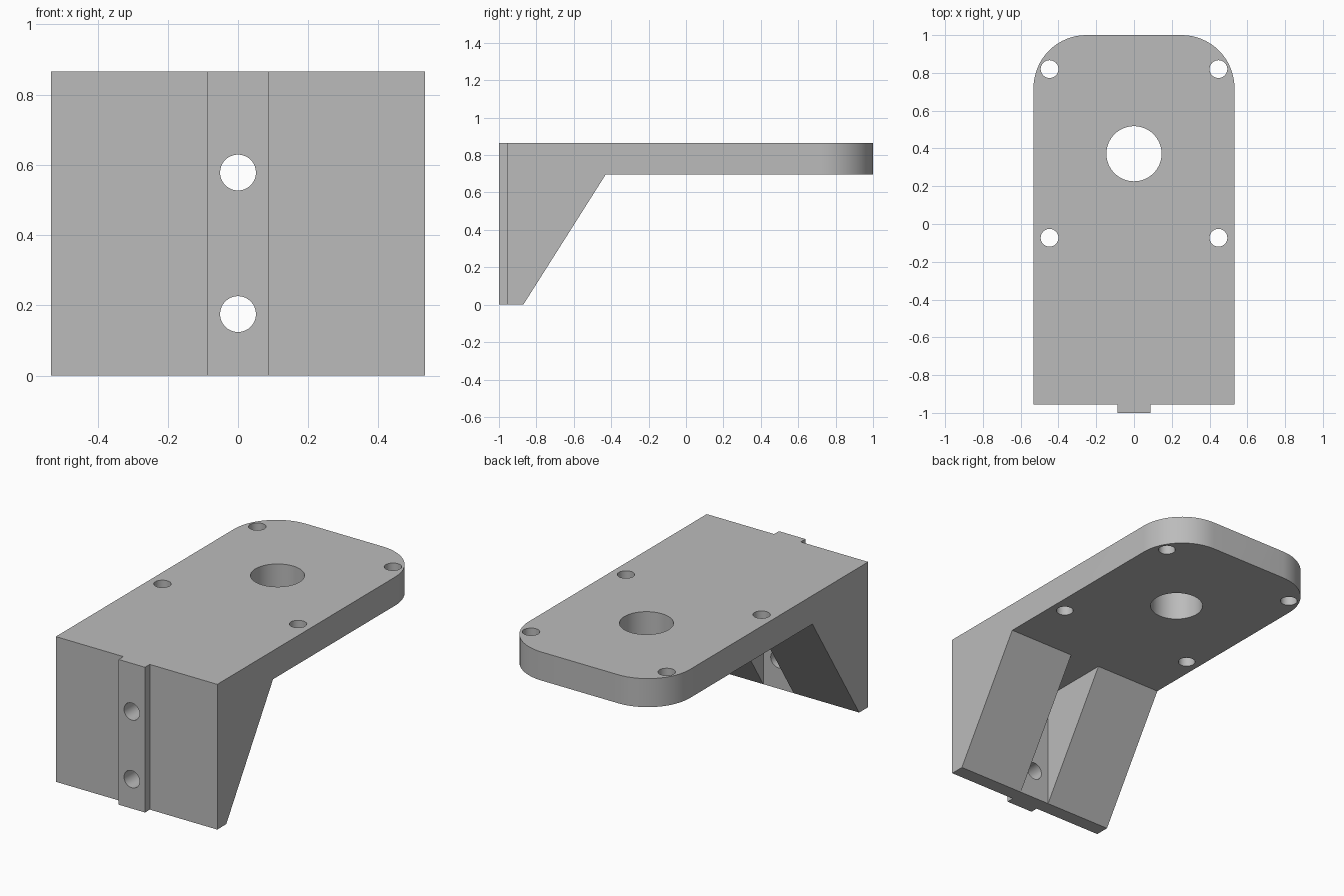
import bpy
import bmesh
from math import cos, sin, pi

cube = bpy.data.objects.get("Cube")
if cube:
    bpy.data.objects.remove(cube, do_unlink=True)

HALF_W, TOP, UNDER = 0.532, 0.865, 0.695      # half width, plate top and underside
FRONT, WALL_BACK, GUSSET_END = -0.955, -0.87, -0.43
RADIUS = 0.28                                 # plate corner radius

grey = bpy.data.materials.new("plain_grey")
grey.use_nodes = True
grey.diffuse_color = (0.5, 0.5, 0.5, 1)
grey.node_tree.nodes["Principled BSDF"].inputs["Base Color"].default_value = (0.5, 0.5, 0.5, 1)


def prism(name, points, offset):
    """Extrude a closed outline of 3D points along an offset."""
    bm = bmesh.new()
    face = bm.faces.new([bm.verts.new(p) for p in points])
    ext = bmesh.ops.extrude_face_region(bm, geom=[face])["geom"]
    bmesh.ops.translate(bm, vec=offset, verts=[v for v in ext if isinstance(v, bmesh.types.BMVert)])
    bmesh.ops.recalc_face_normals(bm, faces=bm.faces)
    mesh = bpy.data.meshes.new(name)
    bm.to_mesh(mesh)
    bm.free()
    obj = bpy.data.objects.new(name, mesh)
    bpy.context.collection.objects.link(obj)
    mesh.materials.append(grey)
    return obj


def box(name, x, y0, y1, z0, z1):
    return prism(name, [(-x, y0, z0), (x, y0, z0), (x, y1, z0), (-x, y1, z0)], (0, 0, z1 - z0))


def circle(r, n=64):
    return [(r * cos(2 * pi * i / n), r * sin(2 * pi * i / n)) for i in range(n)]


def apply_boolean(target, tool, operation):
    mod = target.modifiers.new(operation.lower(), "BOOLEAN")
    mod.operation, mod.solver, mod.object = operation, "EXACT", tool
    bpy.context.view_layer.objects.active = target
    bpy.ops.object.modifier_apply(modifier=mod.name)
    bpy.data.objects.remove(tool, do_unlink=True)


# Side profile: wall, sloped gusset and plate in one solid
profile = [(FRONT, 0), (WALL_BACK, 0), (GUSSET_END, UNDER), (1, UNDER), (1, TOP), (FRONT, TOP)]
bracket = prism("motor_bracket", [(-HALF_W, y, z) for y, z in profile], (2 * HALF_W, 0, 0))

# Rounded plate corners, trimmed with a vertical outline
arc = [(HALF_W - RADIUS + RADIUS * cos(pi / 2 * i / 16), 1 - RADIUS + RADIUS * sin(pi / 2 * i / 16))
       for i in range(17)]
right = [(HALF_W + 0.1, -1.2), (HALF_W + 0.1, 0), (HALF_W, 0.3)]
right = [(HALF_W, -1.2)] + arc
outline = right + [(-x, y) for x, y in reversed(right)]
apply_boolean(bracket, prism("corner_trim", [(x, y, -0.1) for x, y in outline], (0, 0, 1.2)), "INTERSECT")

# Slot between the two gussets
apply_boolean(bracket, box("gusset_slot", 0.1, WALL_BACK, 0, -0.1, UNDER), "DIFFERENCE")

# Locating key down the front
apply_boolean(bracket, box("front_key", 0.0875, -1, FRONT + 0.03, 0, TOP), "UNION")

# Plate holes: large centre bore and four screw holes
bores = [(0, 0.372, 0.146)] + [(s * 0.447, y, 0.047) for s in (-1, 1) for y in (-0.073, 0.82)]
for cx, cy, r in bores:
    apply_boolean(bracket, prism("plate_hole", [(cx + x, cy + y, 0.6) for x, y in circle(r)],
                                 (0, 0, 0.4)), "DIFFERENCE")

# Mounting holes through the wall and key
for cz in (0.175, 0.578):
    apply_boolean(bracket, prism("wall_hole", [(x, -1.1, cz + z) for x, z in circle(0.051)],
                                 (0, 0.4, 0)), "DIFFERENCE")

bpy.ops.object.select_all(action="DESELECT")
bracket.select_set(True)
bpy.context.view_layer.objects.active = bracket
bpy.ops.object.shade_smooth_by_angle(angle=pi / 6)
